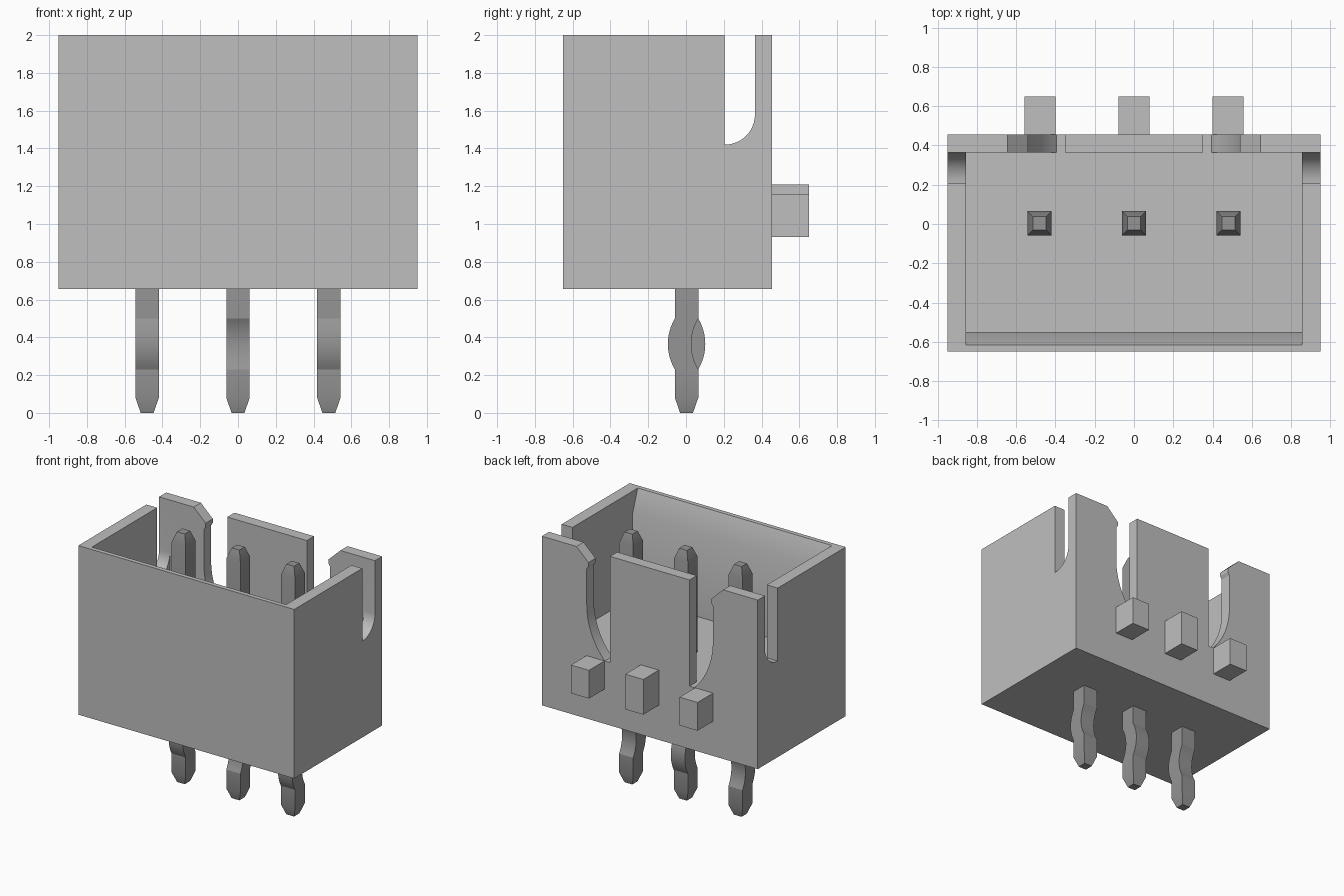
import bpy, bmesh, math

old = bpy.data.objects.get("Cube")
if old:
    bpy.data.objects.remove(old, do_unlink=True)


def material(name, value):
    m = bpy.data.materials.new(name)
    m.use_nodes = True
    colour = (value, value, value, 1)
    m.diffuse_color = colour
    m.node_tree.nodes["Principled BSDF"].inputs["Base Color"].default_value = colour
    return m


housing_grey = material("light grey plastic", 0.52)
pin_grey = material("dark grey metal", 0.30)


def prism(name, points, axis, lo, hi, mat):
    """Extrude a 2D outline along x (points are y, z) or y (points are x, z)."""
    bm = bmesh.new()
    place = (lambda p, d: (d, p[0], p[1])) if axis == "x" else (lambda p, d: (p[0], d, p[1]))
    a = [bm.verts.new(place(p, lo)) for p in points]
    b = [bm.verts.new(place(p, hi)) for p in points]
    bm.faces.new(a)
    bm.faces.new(b[::-1])
    for i in range(len(points)):
        j = (i + 1) % len(points)
        bm.faces.new((a[j], a[i], b[i], b[j]))
    bmesh.ops.recalc_face_normals(bm, faces=bm.faces)
    return finish(name, bm, mat)


def finish(name, bm, mat):
    me = bpy.data.meshes.new(name)
    bm.to_mesh(me)
    bm.free()
    me.materials.append(mat)
    ob = bpy.data.objects.new(name, me)
    bpy.context.collection.objects.link(ob)
    return ob


def smooth(ob):
    bpy.ops.object.select_all(action="DESELECT")
    ob.select_set(True)
    bpy.context.view_layer.objects.active = ob
    bpy.ops.object.shade_smooth_by_angle(angle=math.radians(25))


def rect(a0, a1, z0, z1):
    return [(a0, z0), (a1, z0), (a1, z1), (a0, z1)]


W, FRONT, BACK, BOTTOM, TOP = 0.95, -0.65, 0.455, 0.655, 2.0
INNER_W, INNER_BACK, FLOOR, ABOVE = 0.855, 0.365, 1.155, 2.1

# Housing block, hollowed by cutters
housing = prism("housing", rect(FRONT, BACK, BOTTOM, TOP), "x", -W, W, housing_grey)

# Cavity with a lead-in chamfer on the front wall
cavity = [(-0.55, FLOOR), (INNER_BACK, FLOOR), (INNER_BACK, ABOVE),
          (-0.615, ABOVE), (-0.615, TOP), (-0.55, 1.82)]
cutters = [prism("cavity_cutter", cavity, "x", -INNER_W, INNER_W, housing_grey)]

# Slots through both side walls, with a quarter-round bottom
r = INNER_BACK - 0.205
slot = [(0.205, ABOVE)] + [
    (0.205 + r * math.sin(t), 1.42 + r - r * math.cos(t))
    for t in [math.pi / 2 * i / 12 for i in range(13)]] + [(INNER_BACK, ABOVE)]
cutters.append(prism("side_slot_cutter", slot, "x", -1.1, 1.1, housing_grey))

# Hooked notches in the back wall, curved towards the floor
R, sweep = 0.594, math.asin(0.405 / 0.594)
curve = [(0.555 - R + R * math.cos(t), 1.56 - R * math.sin(t))
         for t in [sweep * i / 12 for i in range(13)]]
notch = [(0.35, ABOVE), (0.645, ABOVE), (0.645, TOP), (0.54, 1.90), (0.54, 1.87),
         (0.555, 1.845)] + curve[:-1] + [(curve[-1][0], FLOOR), (0.35, FLOOR)]
for s in (1, -1):
    cutters.append(prism("notch_cutter", [(s * x, z) for x, z in notch], "y",
                         0.30, 0.6, housing_grey))

for c in cutters:
    c.hide_render = True
    mod = housing.modifiers.new(c.name, "BOOLEAN")
    mod.operation, mod.solver, mod.object = "DIFFERENCE", "EXACT", c
deps = bpy.context.evaluated_depsgraph_get()
cut_mesh = bpy.data.meshes.new_from_object(housing.evaluated_get(deps))
housing.modifiers.clear()
housing.data = cut_mesh
housing.data.name = "housing"
for c in cutters:
    bpy.data.objects.remove(c, do_unlink=True)
smooth(housing)

# Pegs on the back wall, the middle one taller
for name, x, top in (("left", 0.478, FLOOR), ("middle", 0, 1.21), ("right", -0.478, FLOOR)):
    prism(name + "_back_peg", rect(x - 0.079, x + 0.079, 0.93, top), "y",
          BACK, 0.65, housing_grey)


def pin(name, x, bend):
    """Square pin with tapered ends and a kink along y below the housing."""
    half, tip, y0 = 0.062, 0.034, 0.003
    rings = [(0, tip, 0), (0.08, half, 0)]
    # Kink as a circular arc with the given rise
    chord, rise = 0.135, 0.037
    rad = (chord ** 2 + rise ** 2) / (2 * rise)
    for i in range(13):
        d = chord * (i / 6 - 1)
        rings.append((0.365 + d, half, bend * (math.sqrt(rad ** 2 - d ** 2) - rad + rise)))
    rings += [(1.91, half, 0), (1.99, tip, 0)]
    bm = bmesh.new()
    loops = [[bm.verts.new((x + sx * h, y0 + dy + sy * h, z))
              for sx, sy in ((-1, -1), (1, -1), (1, 1), (-1, 1))] for z, h, dy in rings]
    for a, b in zip(loops, loops[1:]):
        for i in range(4):
            j = (i + 1) % 4
            bm.faces.new((a[i], a[j], b[j], b[i]))
    bm.faces.new(loops[0][::-1])
    bm.faces.new(loops[-1])
    bmesh.ops.recalc_face_normals(bm, faces=bm.faces)
    smooth(finish(name, bm, pin_grey))


# Contact pins, kinked in alternating directions
for name, x, bend in (("left_pin", 0.481, -1), ("middle_pin", 0, 1), ("right_pin", -0.481, -1)):
    pin(name, x, bend)
